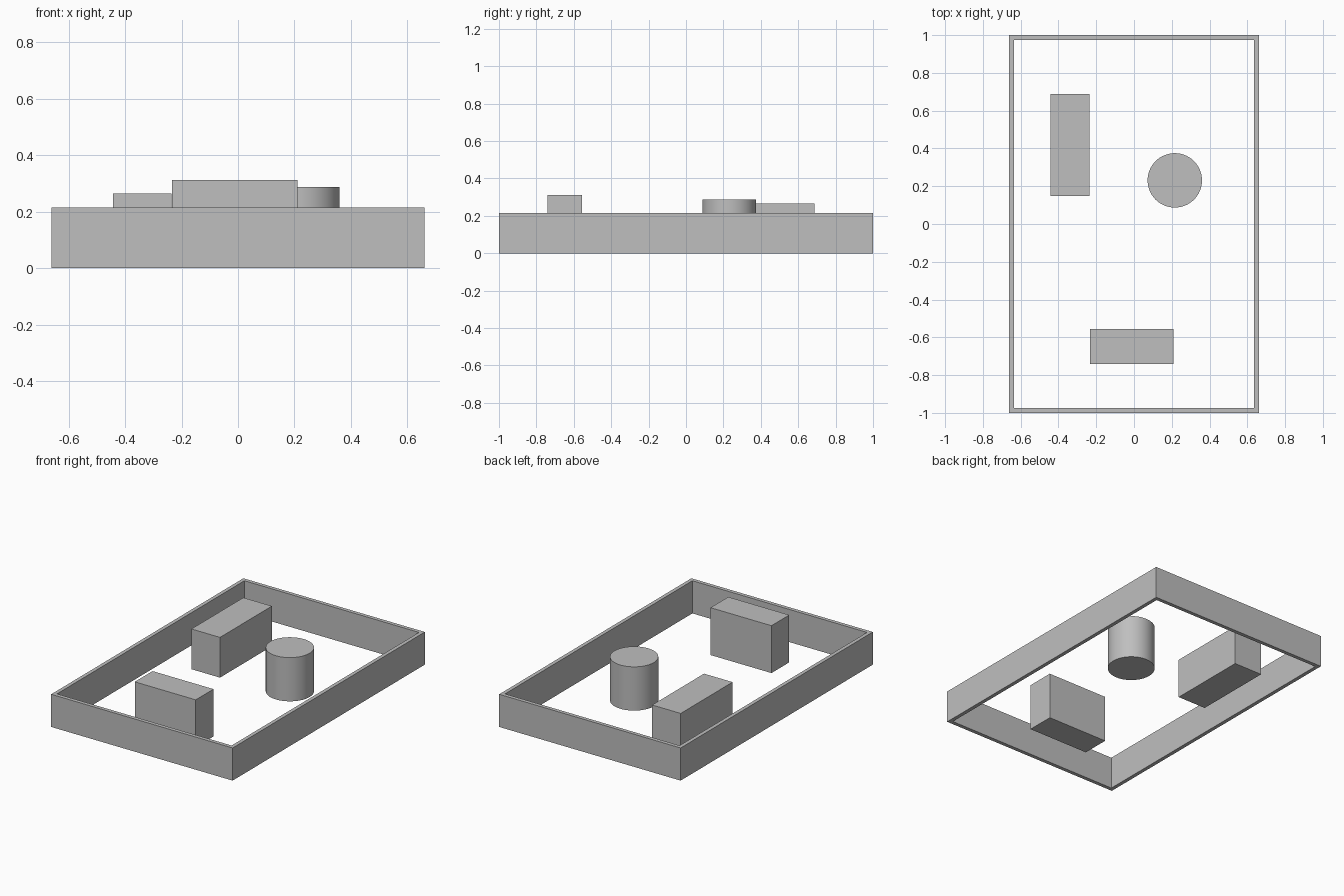
import bpy
import bmesh
import math

cube = bpy.data.objects.get("Cube")
if cube:
    bpy.data.objects.remove(cube, do_unlink=True)

# One plain grey for every part
GREY = (0.52, 0.52, 0.52, 1)
grey = bpy.data.materials.new("plain grey")
grey.use_nodes = True
grey.diffuse_color = GREY
grey.node_tree.nodes["Principled BSDF"].inputs["Base Color"].default_value = GREY


def add_object(name, bm):
    bmesh.ops.recalc_face_normals(bm, faces=bm.faces)
    mesh = bpy.data.meshes.new(name)
    bm.to_mesh(mesh)
    bm.free()
    mesh.materials.append(grey)
    obj = bpy.data.objects.new(name, mesh)
    bpy.context.collection.objects.link(obj)
    return obj


def rectangle(bm, half_x, half_y, z):
    corners = [(-1, -1), (1, -1), (1, 1), (-1, 1)]
    return [bm.verts.new((sx * half_x, sy * half_y, z)) for sx, sy in corners]


def block(name, x0, x1, y0, y1, height):
    bm = bmesh.new()
    bmesh.ops.create_cube(bm, size=1)
    bmesh.ops.scale(bm, vec=(x1 - x0, y1 - y0, height), verts=bm.verts)
    bmesh.ops.translate(bm, vec=((x0 + x1) / 2, (y0 + y1) / 2, height / 2), verts=bm.verts)
    return add_object(name, bm)


# Open rectangular surrounding wall, joined ring by ring
HALF_X, HALF_Y, WALL, HEIGHT = 0.661, 1.0, 0.025, 0.215
bm = bmesh.new()
rings = [
    rectangle(bm, HALF_X, HALF_Y, 0),
    rectangle(bm, HALF_X, HALF_Y, HEIGHT),
    rectangle(bm, HALF_X - WALL, HALF_Y - WALL, HEIGHT),
    rectangle(bm, HALF_X - WALL, HALF_Y - WALL, 0),
]
for i, ring in enumerate(rings):
    following = rings[(i + 1) % 4]
    for j in range(4):
        k = (j + 1) % 4
        bm.faces.new((ring[j], ring[k], following[k], following[j]))
add_object("surrounding_wall", bm)

# Free-standing blocks
block("front_block", -0.234, 0.21, -0.74, -0.555, 0.312)
block("back_block", -0.443, -0.235, 0.148, 0.688, 0.265)

# Round pillar
bm = bmesh.new()
bmesh.ops.create_cone(bm, cap_ends=True, segments=64, radius1=0.144,
                      radius2=0.144, depth=0.288)
bmesh.ops.translate(bm, vec=(0.216, 0.231, 0.144), verts=bm.verts)
pillar = add_object("round_pillar", bm)
bpy.ops.object.select_all(action="DESELECT")
pillar.select_set(True)
bpy.context.view_layer.objects.active = pillar
bpy.ops.object.shade_smooth_by_angle(angle=math.radians(40))
